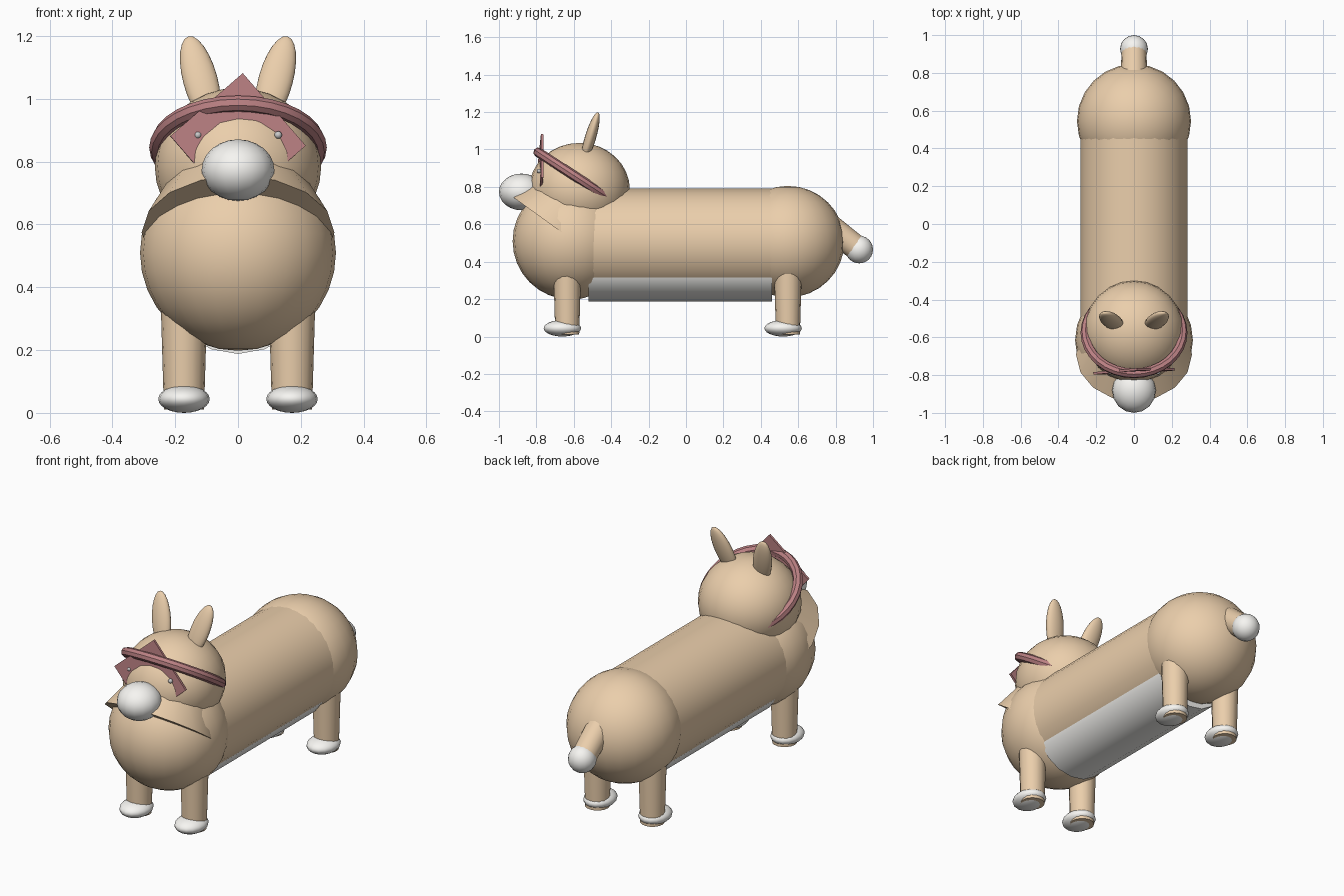
import bpy
from math import radians
from mathutils import Vector

if "Cube" in bpy.data.objects:
    bpy.data.objects.remove(bpy.data.objects["Cube"])


def material(name, rgb):
    m = bpy.data.materials.new(name)
    m.diffuse_color = (*rgb, 1)
    m.use_nodes = True
    m.node_tree.nodes["Principled BSDF"].inputs["Base Color"].default_value = m.diffuse_color
    return m


TAN = material("tan_fur", (0.83, 0.62, 0.41))
WHITE = material("white_fur", (0.93, 0.92, 0.89))
RED = material("red_cloth", (0.50, 0.22, 0.23))
GREY = material("grey_eye", (0.6, 0.6, 0.6))


def finish(name, mat, angle=40):
    o = bpy.context.object
    o.name = name
    o.data.materials.append(mat)
    bpy.ops.object.shade_smooth_by_angle(angle=radians(angle))
    return o


def aim(axis):
    # rotation that points local z along axis while keeping local x near world x
    z = Vector(axis).normalized()
    y = z.cross(Vector((1, 0, 0))).normalized()
    x = y.cross(z)
    from mathutils import Matrix
    return Matrix((x, y, z)).transposed().to_euler()


def ball(name, loc, radii, mat, seg=24, rings=16, axis=(0, 0, 1)):
    bpy.ops.mesh.primitive_uv_sphere_add(segments=seg, ring_count=rings, radius=1,
                                         location=loc, rotation=aim(axis))
    bpy.context.object.scale = radii
    return finish(name, mat)


def tube(name, a, b, r1, r2, mat, seg=24, flat=1):
    # tapered cylinder from point a to point b, optionally squashed across
    a, b = Vector(a), Vector(b)
    bpy.ops.mesh.primitive_cone_add(vertices=seg, radius1=r1, radius2=r2, depth=(b - a).length,
                                    location=(a + b) / 2, rotation=aim(b - a))
    bpy.context.object.scale.y = flat
    return finish(name, mat)


# Body: barrel with a round chest and rump
tube("body", (0, -0.55, 0.506), (0, 0.5, 0.506), 0.284, 0.284, TAN, 32)
ball("chest", (0, -0.615, 0.51), (0.312, 0.312, 0.312), TAN)
ball("rump", (0, 0.545, 0.507), (0.302, 0.302, 0.298), TAN)
tube("belly_patch", (0, -0.52, 0.388), (0, 0.46, 0.388), 0.225, 0.225, WHITE, 16, 0.89)

# Neck ruff: tilted frustum flaring over the chest
tube("neck_ruff", (0, -0.69, 0.575), (0, -0.585, 0.72), 0.307, 0.22, TAN, 16)

# Head and muzzle
ball("head", (0, -0.57, 0.785), (0.265, 0.27, 0.25), TAN)
ball("muzzle", (0, -0.88, 0.773), (0.116, 0.12, 0.098), WHITE, 16, 12)

# Strap around the head
bpy.ops.mesh.primitive_torus_add(location=(0, -0.575, 0.845), rotation=(radians(-33), 0, 0),
                                 major_radius=0.257, minor_radius=0.026,
                                 major_segments=32, minor_segments=8)
finish("head_strap", RED)

# Flat square of cloth on the forehead, standing on one corner
bpy.ops.mesh.primitive_cube_add(size=1, location=(0, -0.78, 0.866))
cloth = finish("forehead_cloth", RED)
cloth.scale = (0.306, 0.013, 0.306)
cloth.rotation_euler = (radians(-4), radians(49), 0)

# Tail and its tip
tube("tail", (0, 0.74, 0.605), (0, 0.91, 0.476), 0.072, 0.066, TAN, 16)
ball("tail_tip", (0, 0.926, 0.465), (0.074, 0.074, 0.074), WHITE, 16, 12)

# Paired parts
for side, s in (("left", 1), ("right", -1)):
    ball(f"{side}_ear", (s * 0.12, -0.512, 1.06), (0.055, 0.03, 0.15), TAN, 16, 12,
         (s * 0.25, 0.28, 0.93))
    ball(f"{side}_eye", (s * 0.128, -0.786, 0.885), (0.012, 0.012, 0.012), GREY, 12, 8)
    for end, y in (("front", -0.635), ("rear", 0.545)):
        x = s * 0.172
        tube(f"{end}_{side}_leg", (x, y, 0.01), (x, y, 0.45), 0.064, 0.077, TAN, 16)
        ball(f"{end}_{side}_paw", (x, y - 0.026, 0.044), (0.082, 0.1, 0.044), WHITE, 16, 12)
